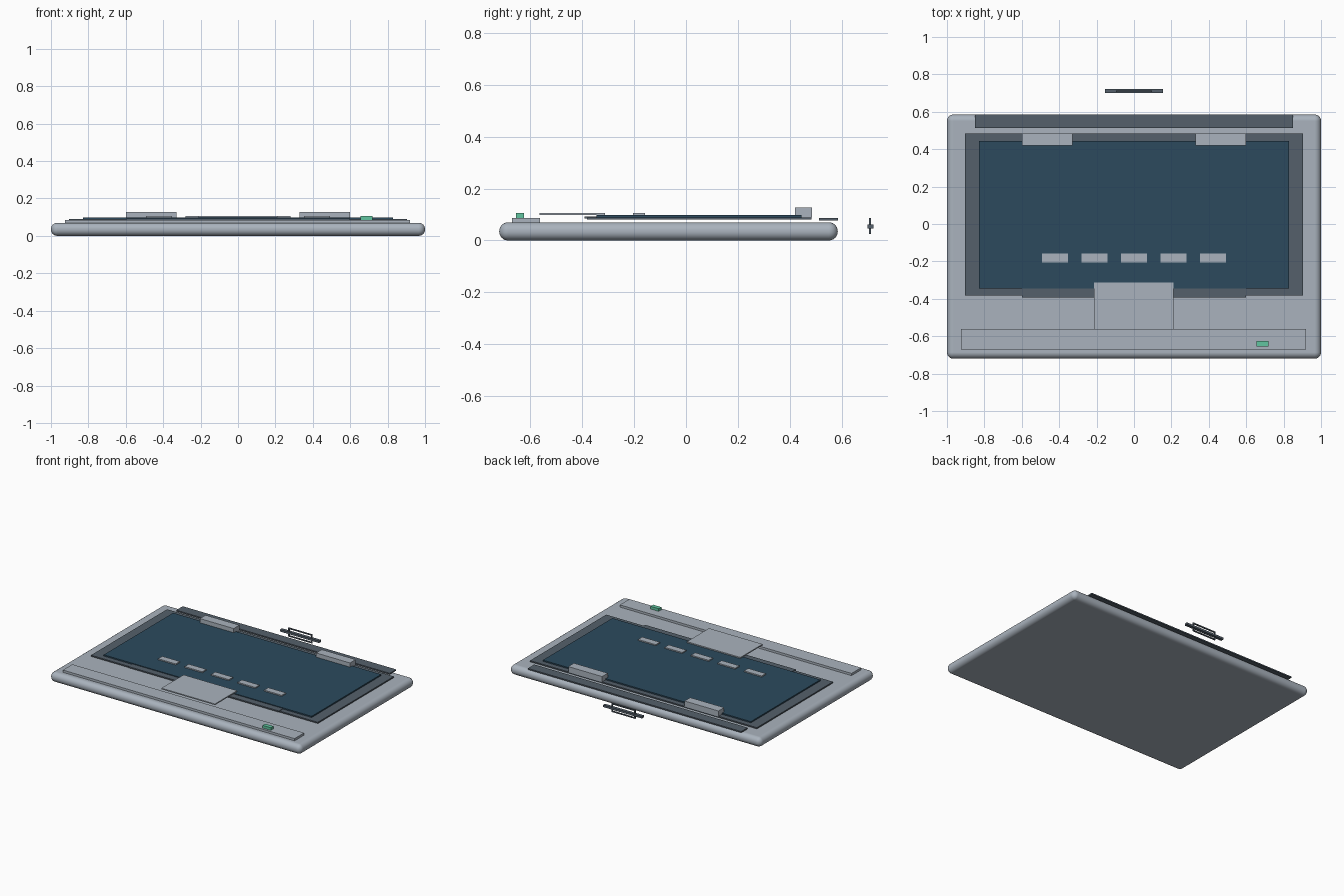
import bpy
import bmesh

default = bpy.data.objects.get("Cube")
if default:
    bpy.data.objects.remove(default, do_unlink=True)


def material(name, color):
    mat = bpy.data.materials.new(name)
    mat.use_nodes = True
    rgba = (*color, 1)
    mat.diffuse_color = rgba
    mat.node_tree.nodes["Principled BSDF"].inputs["Base Color"].default_value = rgba
    return mat


silver = material("silver grey", (0.40, 0.45, 0.51))
graphite = material("dark grey", (0.09, 0.117, 0.147))
navy = material("screen blue", (0.025, 0.068, 0.11))
green = material("indicator green", (0.12, 0.56, 0.35))


def box(name, xs, ys, zs, mat):
    """Box between the given x, y and z limits."""
    bm = bmesh.new()
    bmesh.ops.create_cube(bm, size=1)
    for v in bm.verts:
        for axis, (low, high) in enumerate((xs, ys, zs)):
            v.co[axis] = low if v.co[axis] < 0 else high
    mesh = bpy.data.meshes.new(name)
    bm.to_mesh(mesh)
    bm.free()
    mesh.materials.append(mat)
    obj = bpy.data.objects.new(name, mesh)
    bpy.context.collection.objects.link(obj)
    return obj


# Rounded body slab
body = box("body", (-1, 1), (-0.72, 0.585), (0, 0.07), silver)
body.data.polygons.foreach_set("use_smooth", [True] * len(body.data.polygons))
bevel = body.modifiers.new("rounded edges", "BEVEL")
bevel.width = 0.034
bevel.segments = 6
bevel.harden_normals = True

# Front panel with indicator
box("front_panel", (-0.925, 0.92), (-0.67, -0.562), (0.068, 0.086), silver)
box("indicator", (0.655, 0.72), (-0.655, -0.625), (0.086, 0.105), green)

# Screen, its surround and lower lip
box("screen_surround", (-0.903, 0.903), (-0.382, 0.483), (0.08, 0.089), graphite)
box("screen", (-0.828, 0.828), (-0.345, 0.445), (0.088, 0.098), navy)
box("screen_lip", (-0.6, 0.6), (-0.392, -0.345), (0.084, 0.093), graphite)

# Touch panel and row of keys
box("touch_panel", (-0.214, 0.212), (-0.565, -0.313), (0.098, 0.106), silver)
for i in range(5):
    x = (i - 2) * 0.211
    box(f"key_{i + 1}", (x - 0.07, x + 0.07), (-0.205, -0.158), (0.098, 0.106), silver)

# Hinges and rear strip
for side, s in (("left", 1), ("right", -1)):
    xs = sorted((s * 0.328, s * 0.598))
    box(f"hinge_{side}", xs, (0.42, 0.485), (0.088, 0.128), silver)
box("rear_strip", (-0.85, 0.85), (0.512, 0.585), (0.077, 0.086), graphite)

# Rear latch: crossbar with a thin rectangular loop
box("latch_bar", (-0.155, 0.155), (0.7, 0.722), (0.046, 0.061), graphite)
for name, zs in (("top", (0.079, 0.087)), ("bottom", (0.024, 0.032))):
    box(f"latch_loop_{name}", (-0.095, 0.095), (0.706, 0.714), zs, graphite)
for side, s in (("left", 1), ("right", -1)):
    xs = sorted((s * 0.087, s * 0.095))
    box(f"latch_loop_{side}", xs, (0.706, 0.714), (0.024, 0.087), graphite)
